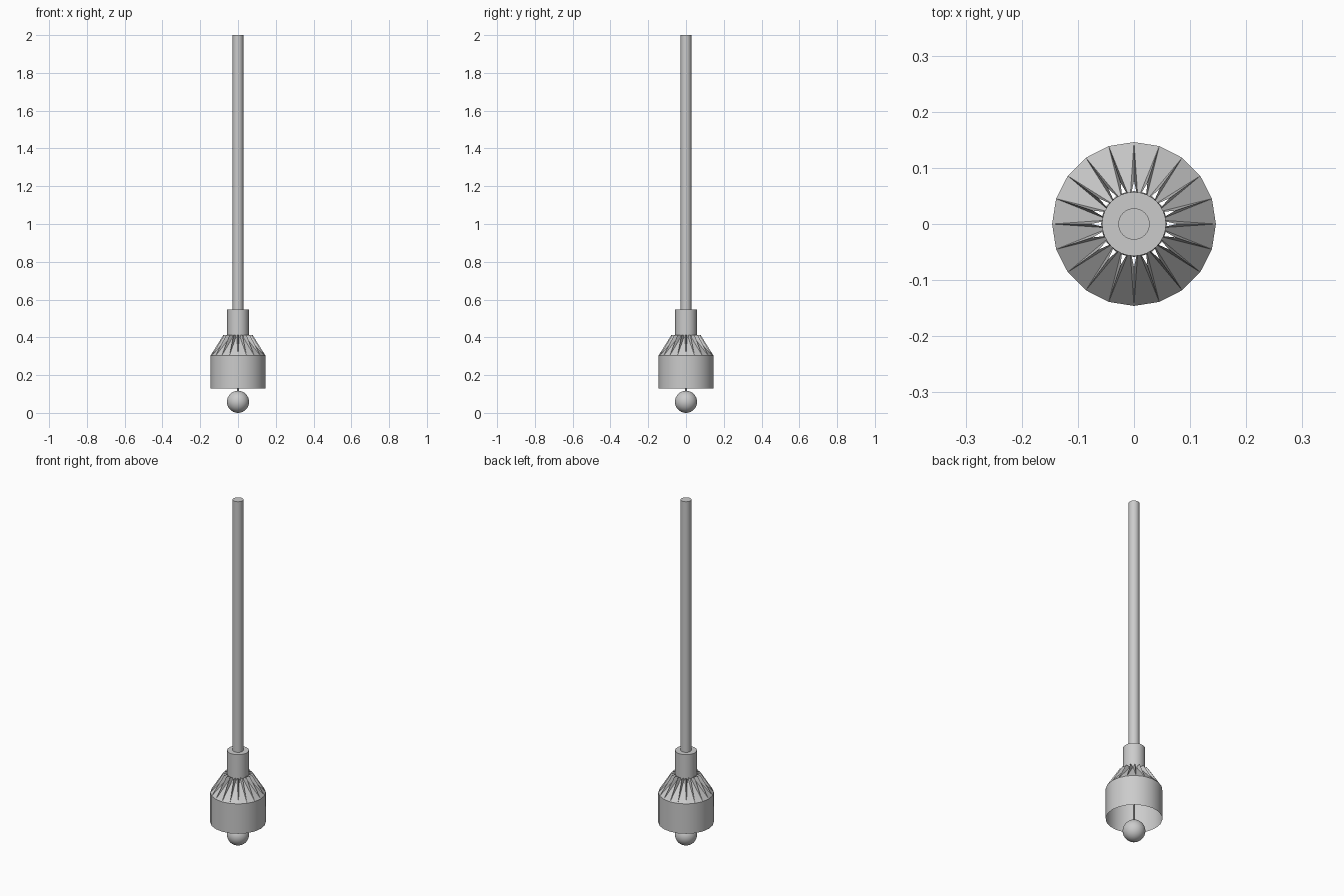
import bpy, bmesh
from math import cos, sin, pi

if "Cube" in bpy.data.objects:
    bpy.data.objects.remove(bpy.data.objects["Cube"])

SIDES = 20


def finish(ob, angle=0.6):
    bpy.ops.object.select_all(action='DESELECT')
    ob.select_set(True)
    bpy.context.view_layer.objects.active = ob
    bpy.ops.object.shade_smooth_by_angle(angle=angle)


def cylinder(name, radius, z0, z1, sides=32):
    bpy.ops.mesh.primitive_cylinder_add(vertices=sides, radius=radius, depth=z1 - z0,
                                        location=(0, 0, (z0 + z1) / 2))
    ob = bpy.context.object
    ob.name = name
    finish(ob)


# Hanging rod, lamp holder and thin bulb stem
cylinder("hanging_rod", 0.028, 0.54, 2.0)
cylinder("lamp_holder", 0.057, 0.30, 0.547)
cylinder("bulb_stem", 0.005, 0.10, 0.31, 12)

# Round bulb
bpy.ops.mesh.primitive_uv_sphere_add(segments=32, ring_count=16, radius=0.0585,
                                     location=(0, 0, 0.0585))
bpy.context.object.name = "bulb"
finish(bpy.context.object)

# Open shade: straight skirt, then a shoulder pleated around the holder
bm = bmesh.new()


def ring(count, z, radius):
    pts = []
    for i in range(count):
        a = 2 * pi * i / count
        r = radius(i)
        pts.append(bm.verts.new((r * cos(a), r * sin(a), z)))
    return pts


low = ring(SIDES, 0.13, lambda i: 0.146)
rim = ring(SIDES, 0.303, lambda i: 0.146)
top = ring(SIDES * 2, 0.413, lambda i: 0.045 if i % 2 else 0.077)
for i in range(SIDES):
    j = (i + 1) % SIDES
    a, m, b = top[2 * i], top[2 * i + 1], top[2 * j]
    bm.faces.new((low[i], low[j], rim[j], rim[i]))
    bm.faces.new((rim[i], rim[j], m))
    bm.faces.new((rim[i], m, a))
    bm.faces.new((rim[j], b, m))
mesh = bpy.data.meshes.new("shade")
bm.to_mesh(mesh)
bm.free()
shade = bpy.data.objects.new("shade", mesh)
bpy.context.collection.objects.link(shade)
finish(shade)
